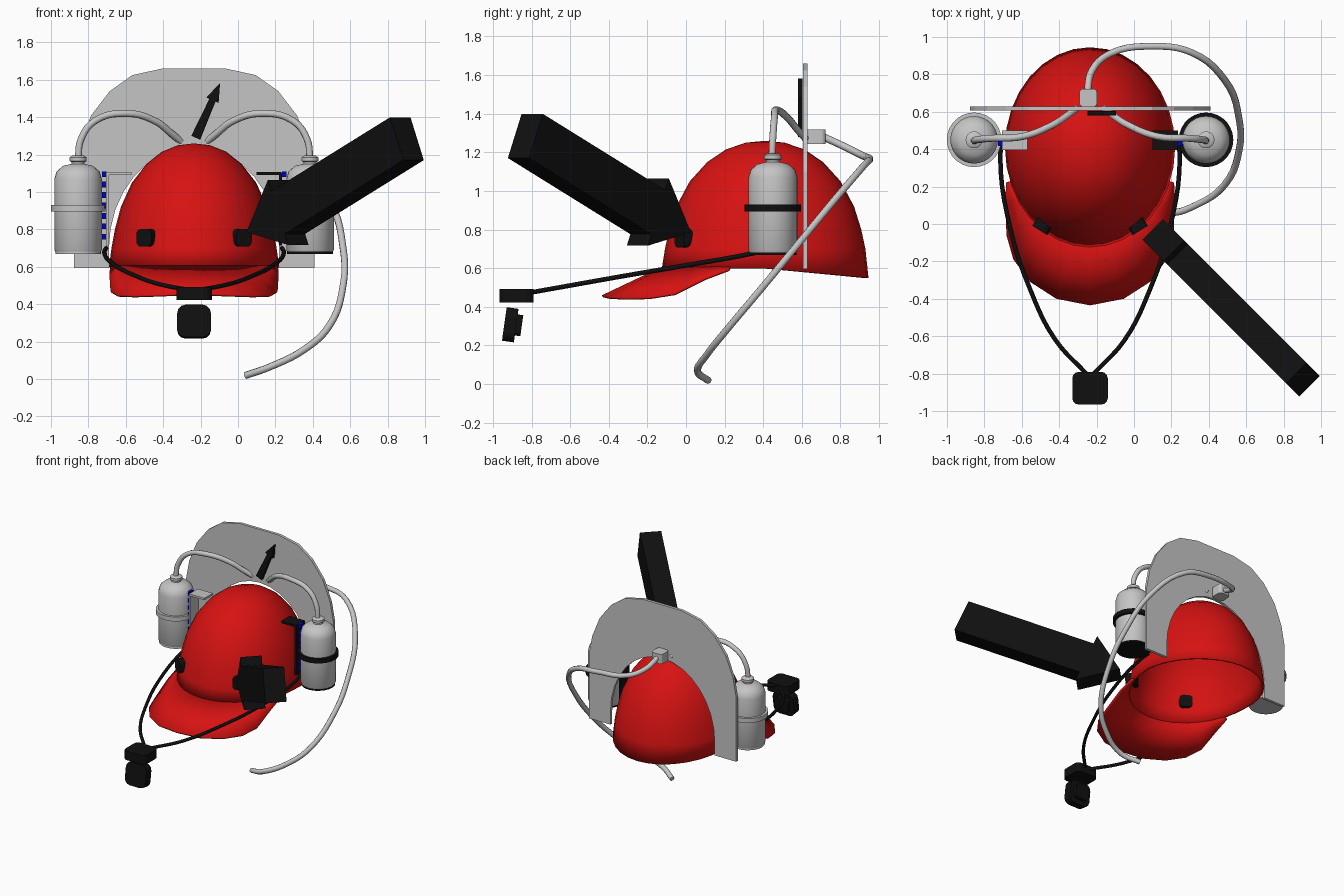
import bpy, bmesh, math
from mathutils import Vector, Matrix

if "Cube" in bpy.data.objects:
    bpy.data.objects.remove(bpy.data.objects["Cube"])

CX, CY = -0.235, 0.41   # helmet centre
RX, RY = 0.455, 0.535   # helmet half sizes


def material(name, rgb):
    m = bpy.data.materials.new(name)
    m.use_nodes = True
    m.diffuse_color = (*rgb, 1)
    m.node_tree.nodes["Principled BSDF"].inputs["Base Color"].default_value = (*rgb, 1)
    return m


RED = material("red shell", (0.68, 0.006, 0.006))
GREY = material("light grey", (0.56, 0.56, 0.56))
BLACK = material("black", (0.005, 0.005, 0.005))
BLUE = material("blue", (0.0, 0.0, 0.6))


def finish(bm, name, mat, smooth=None):
    bmesh.ops.recalc_face_normals(bm, faces=bm.faces)
    me = bpy.data.meshes.new(name)
    bm.to_mesh(me)
    bm.free()
    ob = bpy.data.objects.new(name, me)
    bpy.context.collection.objects.link(ob)
    me.materials.append(mat)
    if smooth:
        bpy.ops.object.select_all(action='DESELECT')
        ob.select_set(True)
        bpy.context.view_layer.objects.active = ob
        bpy.ops.object.shade_smooth_by_angle(angle=math.radians(smooth))
    return ob


def skin(bm, rows, closed):
    """Bridge rows of points with quads."""
    vs = [[bm.verts.new(p) for p in r] for r in rows]
    n = len(vs[0])
    for a, b in zip(vs, vs[1:]):
        for i in range(n if closed else n - 1):
            j = (i + 1) % n
            bm.faces.new((a[i], a[j], b[j], b[i]))
    return vs


def lathe(name, profile, centre, mat, seg=28):
    bm = bmesh.new()
    angles = [2 * math.pi * i / seg for i in range(seg)]
    rows = [[(centre[0] + r * math.cos(a), centre[1] + r * math.sin(a), z) for a in angles]
            for r, z in profile]
    vs = skin(bm, rows, True)
    bm.faces.new(vs[0])
    bm.faces.new(vs[-1])
    return finish(bm, name, mat, 35)


def box(name, centre, size, mat, rot=None, bevel=0, axis=None):
    """Box; bevel rounds only the edges running along the given axis."""
    bm = bmesh.new()
    bmesh.ops.create_cube(bm, size=1, matrix=Matrix.Diagonal((*size, 1)))
    if bevel:
        edges = [e for e in bm.edges
                 if abs((e.verts[0].co - e.verts[1].co).normalized()[axis]) > 0.9]
        bmesh.ops.bevel(bm, geom=edges, offset=bevel, segments=3, profile=0.5, affect='EDGES')
    m = Matrix.Translation(centre) @ (rot if rot else Matrix())
    bmesh.ops.transform(bm, matrix=m, verts=bm.verts)
    return finish(bm, name, mat)


def slab(name, outline, thick, matrix, mat):
    """Extrude a flat outline both ways from its plane."""
    bm = bmesh.new()
    f = bm.faces.new([bm.verts.new((x, y, -thick / 2)) for x, y in outline])
    ext = bmesh.ops.extrude_face_region(bm, geom=[f])["geom"]
    bmesh.ops.translate(bm, vec=(0, 0, thick), verts=[v for v in ext if isinstance(v, bmesh.types.BMVert)])
    bmesh.ops.transform(bm, matrix=matrix, verts=bm.verts)
    return finish(bm, name, mat)


def tube(name, points, radius, mat):
    cu = bpy.data.curves.new(name, 'CURVE')
    cu.dimensions = '3D'
    cu.bevel_depth, cu.bevel_resolution, cu.resolution_u = radius, 2, 5
    cu.use_fill_caps = True
    sp = cu.splines.new('BEZIER')
    sp.bezier_points.add(len(points) - 1)
    for bp, p in zip(sp.bezier_points, points):
        bp.co = p
        bp.handle_left_type = bp.handle_right_type = 'AUTO'
    ob = bpy.data.objects.new(name, cu)
    bpy.context.collection.objects.link(ob)
    cu.materials.append(mat)
    return ob


def thicken(ob, t):
    mod = ob.modifiers.new("thickness", 'SOLIDIFY')
    mod.thickness = t
    mod.offset = -1


# Helmet dome: open shell with a rim that dips at the back
bm = bmesh.new()
profile = [(1, 0.6), (0.97, 0.7), (0.93, 0.8), (0.86, 0.92), (0.73, 1.05),
           (0.56, 1.15), (0.38, 1.215), (0.19, 1.25)]
SEG = 32
rows = []
for k, (r, z) in enumerate(profile):
    ring = [2 * math.pi * i / SEG for i in range(SEG)]
    rows.append([(CX + RX * r * math.cos(a), CY + RY * r * math.sin(a),
                  z - (0.05 * max(0, math.sin(a)) if k == 0 else 0)) for a in ring])
vs = skin(bm, rows, True)
top = bm.verts.new((CX, CY, 1.26))
for i in range(SEG):
    bm.faces.new((vs[-1][i], vs[-1][(i + 1) % SEG], top))
thicken(finish(bm, "helmet_dome", RED, 40), 0.015)

# Visor: curved sheet from the dome rim to the drooping outer edge
half = [(0.45, 0.22, 0.595), (0.452, 0.1, 0.55), (0.447, -0.06, 0.47), (0.41, -0.19, 0.45),
        (0.32, -0.31, 0.447), (0.18, -0.4, 0.452), (0, -0.435, 0.46)]
edge = [(-x, y, z) for x, y, z in half] + half[-2::-1]
inner = []
for i in range(len(edge)):
    a = math.radians(200 + 140 * i / (len(edge) - 1))
    inner.append(Vector((CX + 0.99 * RX * math.cos(a), CY + 0.99 * RY * math.sin(a), 0.61)))
outer = [Vector((CX + x, y, z)) for x, y, z in edge]
bm = bmesh.new()
skin(bm, [[a.lerp(b, t) for a, b in zip(inner, outer)] for t in (0, 0.5, 1)], False)
thicken(finish(bm, "visor", RED, 40), 0.012)

# Arched back plate
side = [(0.643, 0.595), (0.643, 1.1), (0.615, 1.25), (0.55, 1.41), (0.45, 1.54), (0.33, 1.625), (0.17, 1.66)]
outline = side + [(-x, z) for x, z in reversed(side)]
outline.append((-0.455, 0.595))
for i in range(17):
    a = math.pi * (1 - i / 16)
    outline.append((0.455 * math.cos(a), 0.7 + 0.54 * math.sin(a)))
outline.append((0.455, 0.595))
UPRIGHT = Matrix.Rotation(math.pi / 2, 4, 'X')
slab("back_plate", outline, 0.022, Matrix.Translation((CX, 0.617, 0)) @ UPRIGHT, GREY)

# Both sides: bottle, band, bracket, blue studs, short hose, chin strap, knob
for s, tag, trim in ((-1, "right", GREY), (1, "left", BLACK)):
    c = (CX + s * 0.62, 0.45)
    lathe(tag + "_bottle", [(0.118, 0.675), (0.127, 0.69), (0.127, 1.07), (0.115, 1.11), (0.08, 1.14),
                            (0.035, 1.15), (0.035, 1.16), (0.045, 1.165), (0.045, 1.185), (0.03, 1.195)], c, GREY)
    lathe(tag + "_bottle_band", [(0.125, 0.895), (0.146, 0.895), (0.146, 0.93), (0.125, 0.93)], c, trim)
    lathe(tag + "_bottle_base", [(0.122, 0.668), (0.122, 0.685)], c, trim)
    box(tag + "_bracket_top", (CX + s * 0.4, 0.447, 1.1), (0.13, 0.105, 0.016), trim)
    box(tag + "_bracket_strip", (CX + s * 0.462, 0.447, 0.91), (0.016, 0.105, 0.39), trim)
    for i in range(7):
        box(f"{tag}_stud_{i + 1}", (CX + s * 0.481, 0.437, 0.76 + 0.056 * i), (0.024, 0.04, 0.03), BLUE)
    hose = [(0.62, 0.445, 1.18), (0.605, 0.45, 1.28), (0.53, 0.458, 1.38), (0.36, 0.468, 1.42),
            (0.2, 0.53, 1.375), (0.13, 0.575, 1.32), (0.07, 0.62, 1.27)]
    tube(tag + "_short_hose", [(CX + s * x, y, z) for x, y, z in hose], 0.019, GREY)
    strap = [(0.47, 0.44, 0.7), (0.48, 0.36, 0.68), (0.425, -0.03, 0.61), (0.32, -0.35, 0.555),
             (0.185, -0.62, 0.507), (0.02, -0.8, 0.475)]
    tube(tag + "_chin_strap", [(CX + s * x, y, z) for x, y, z in strap], 0.012, BLACK)
    turn = Matrix.Rotation(s * math.radians(32), 4, 'Z')
    box(tag + "_knob", (CX + s * 0.25, -0.005, 0.755), (0.095, 0.07, 0.095), BLACK, turn, 0.028, 1)

# Chin clip and hanging buckle
box("chin_clip", (CX, -0.878, 0.458), (0.19, 0.175, 0.07), BLACK, None, 0.035, 2)
tilt = Matrix.Rotation(math.radians(-8), 4, 'X')
box("buckle", (CX, -0.91, 0.307), (0.18, 0.062, 0.175), BLACK, tilt, 0.045, 1)
box("buckle_back", (CX, -0.87, 0.305), (0.12, 0.04, 0.11), BLACK, tilt, 0.03, 1)

# Hose joint and the long drinking hose
box("hose_joint", (CX - 0.01, 0.675, 1.28), (0.095, 0.095, 0.075), GREY, None, 0.02, 2)
tube("long_hose", [(-0.25, 0.7, 1.285), (-0.225, 0.82, 1.23), (-0.13, 0.91, 1.185), (0.11, 0.95, 1.165),
                   (0.3, 0.92, 1.13), (0.485, 0.77, 0.955), (0.562, 0.56, 0.7), (0.562, 0.395, 0.5),
                   (0.485, 0.21, 0.28), (0.35, 0.11, 0.155), (0.17, 0.06, 0.065), (0.04, 0.115, 0.019)],
     0.019, GREY)

# Big solid arrow pointing at the front of the helmet
d = Vector((-0.647, 0.647, -0.402)).normalized()
across = Vector((1, 1, 0)).normalized()
up = across.cross(d)
if up.z < 0:
    up.negate()
frame = Matrix((d, up, d.cross(up))).transposed().to_4x4()
L = 0.98
arrow = [(0, 0.125), (L, 0.125), (L, 0.19), (L + 0.26, 0), (L, -0.19), (L, -0.125), (0, -0.125)]
slab("big_arrow", arrow, 0.155, Matrix.Translation((0.903, -0.832, 1.285)) @ frame, BLACK)

# Small flat arrow in front of the back plate
needle = [(-0.026, 0), (0.026, 0), (0.018, 0.22), (0.036, 0.22), (0, 0.32), (-0.036, 0.22), (-0.018, 0.22)]
lean = Matrix.Rotation(math.radians(-24), 4, 'Z')
slab("small_arrow", needle, 0.024, Matrix.Translation((-0.226, 0.592, 1.29)) @ UPRIGHT @ lean, BLACK)
